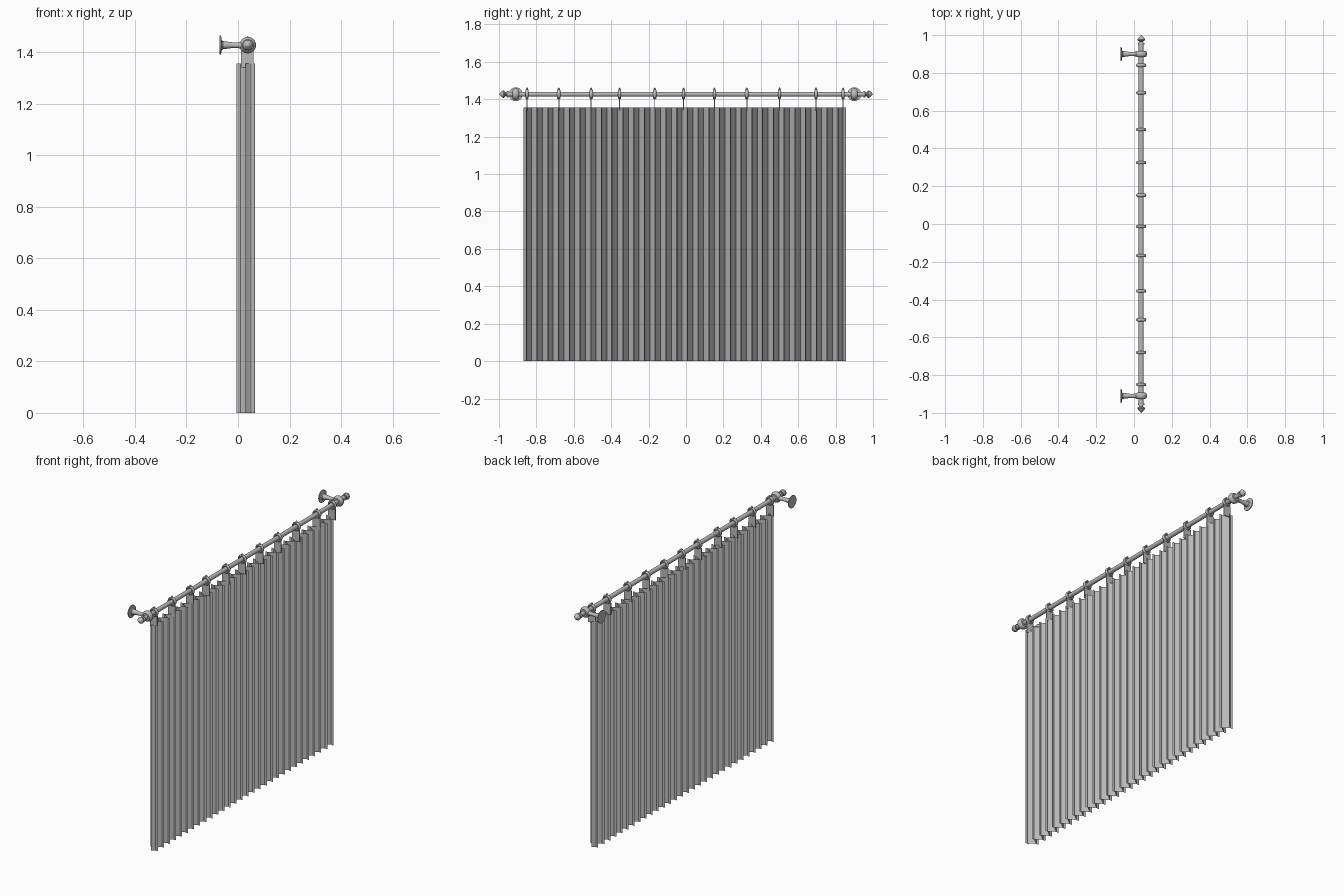
import bpy, bmesh, math
from mathutils import Matrix, Vector

cube = bpy.data.objects.get("Cube")
if cube:
    bpy.data.objects.remove(cube, do_unlink=True)

grey = bpy.data.materials.new("soft grey")
grey.use_nodes = True
colour = (0.5, 0.5, 0.5, 1)
grey.diffuse_color = colour
grey.node_tree.nodes["Principled BSDF"].inputs["Base Color"].default_value = colour

ROD_X, ROD_Z = 0.038, 1.427
TOP = 1.355


def finish(name, bm, angle=35):
    mesh = bpy.data.meshes.new(name)
    bm.to_mesh(mesh)
    bm.free()
    mesh.materials.append(grey)
    obj = bpy.data.objects.new(name, mesh)
    bpy.context.collection.objects.link(obj)
    bpy.ops.object.select_all(action="DESELECT")
    obj.select_set(True)
    bpy.context.view_layer.objects.active = obj
    bpy.ops.object.shade_smooth_by_angle(angle=math.radians(angle))
    return obj


def lathe(name, profile, direction, origin, sides=24):
    """Spin (radius, distance) points about a direction from an origin."""
    bm = bmesh.new()
    verts = [bm.verts.new((r, 0, d)) for r, d in profile]
    edges = [bm.edges.new(pair) for pair in zip(verts, verts[1:])]
    bmesh.ops.spin(bm, geom=verts + edges, cent=(0, 0, 0), axis=(0, 0, 1),
                   angle=math.tau, steps=sides, use_merge=True)
    bmesh.ops.remove_doubles(bm, verts=bm.verts, dist=0.0001)
    bmesh.ops.recalc_face_normals(bm, faces=bm.faces)
    turn = Vector((0, 0, 1)).rotation_difference(Vector(direction)).to_matrix().to_4x4()
    bm.transform(Matrix.Translation(origin) @ turn)
    return finish(name, bm)


# Curtain: one thin sheet swept along rounded, overlapping folds
FOLDS, STEPS = 30, 20
Y0, Y1 = -0.868, 0.855
bm = bmesh.new()
rows = []
for i in range(FOLDS * STEPS + 1):
    a = math.tau * i / STEPS
    y = Y0 + (Y1 - Y0) * i / (FOLDS * STEPS) + 0.009 * math.sin(2 * a)
    x = 0.03 + 0.035 * math.sin(a)
    rows.append([bm.verts.new((x, y, z)) for z in (0, TOP)])
for p, q in zip(rows, rows[1:]):
    bm.faces.new((p[0], q[0], q[1], p[1]))
finish("curtain", bm, 60)

# Rod
lathe("rod", [(0, -0.96), (0.013, -0.96), (0.013, 0.96), (0, 0.96)],
      (0, 1, 0), (ROD_X, 0, ROD_Z))

# Rings with a top knob and a flat hanging tab
ring_ys = [-0.85, -0.68, -0.507, -0.355, -0.167, -0.013, 0.152, 0.325, 0.5, 0.695, 0.84]
for n, y in enumerate(ring_ys, 1):
    section = [(0.02 + 0.007 * math.cos(math.tau * k / 10),
                0.009 * math.sin(math.tau * k / 10)) for k in range(11)]
    lathe(f"ring_{n}", section, (0, 1, 0), (ROD_X, y, ROD_Z))
    lathe(f"ring_knob_{n}", [(0.006, 0), (0.006, 0.006), (0, 0.012)],
          (0, 0, 1), (ROD_X, y, ROD_Z + 0.024), 10)
    bm = bmesh.new()
    bmesh.ops.create_cube(bm, size=1)
    bm.transform(Matrix.Translation((0.036, y, 1.375))
                 @ Matrix.Diagonal((0.048, 0.005, 0.07, 1)))
    finish(f"hanging_tab_{n}", bm)

# Finials and wall brackets at both ends
for side, end, wall_y in (("left", 1, 0.9), ("right", -1, -0.91)):
    lathe(f"finial_{side}",
          [(0, 0), (0.017, 0), (0.017, 0.007), (0.009, 0.011), (0.009, 0.015),
           (0.018, 0.021), (0.02, 0.027), (0.016, 0.035), (0.007, 0.044), (0, 0.05)],
          (0, end, 0), (ROD_X, end * 0.95, ROD_Z))
    lathe(f"bracket_cup_{side}",
          [(0.012, -0.017), (0.022, -0.017), (0.029, -0.01), (0.032, 0),
           (0.029, 0.01), (0.022, 0.017), (0.012, 0.017)],
          (0, 1, 0), (ROD_X, wall_y, ROD_Z))
    lathe(f"wall_bracket_{side}",
          [(0, 0), (0.037, 0), (0.037, 0.005), (0.02, 0.008), (0.016, 0.012),
           (0.011, 0.05), (0.011, 0.07), (0.014, 0.085), (0, 0.085)],
          (1, 0, 0), (-0.071, wall_y, ROD_Z))
